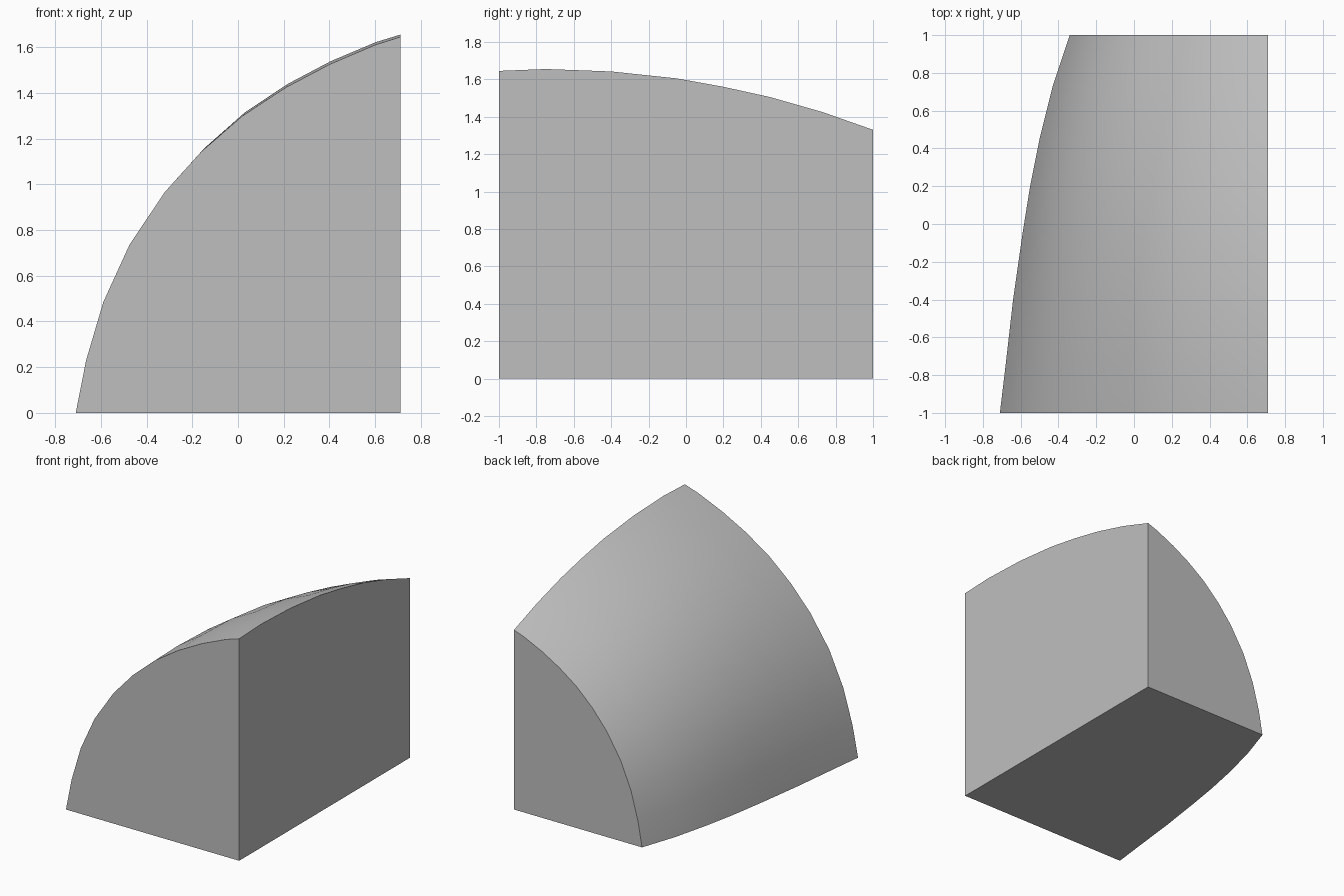
import bpy
import bmesh
from math import sin, pi

if "Cube" in bpy.data.objects:
    bpy.data.objects.remove(bpy.data.objects["Cube"], do_unlink=True)

WALL_X = 0.71

# Unit profile of the curved skin: (distance from flat wall, height)
PROFILE = [(1, 0), (0.968, 0.14), (0.915, 0.295), (0.834, 0.448), (0.725, 0.588),
           (0.613, 0.695), (0.486, 0.79), (0.352, 0.866), (0.218, 0.927),
           (0.077, 0.979), (0, 1)]

# Stations along the length: (y, width, height)
STATIONS = [(-1, 1.42, 1.645), (-0.75, 1.39, 1.655), (-0.4, 1.35, 1.642),
            (-0.05, 1.30, 1.605), (0.2, 1.26, 1.56), (0.45, 1.21, 1.505),
            (0.73, 1.14, 1.425), (1, 1.05, 1.33)]


def flat_material(name, value):
    mat = bpy.data.materials.new(name)
    mat.use_nodes = True
    colour = (value, value, value, 1)
    mat.diffuse_color = colour
    mat.node_tree.nodes["Principled BSDF"].inputs["Base Color"].default_value = colour
    return mat


def section(bm, y, width, height):
    """One cross-section ring: curved skin points, then the base corner."""
    swell = 0.02 * sin(pi * (y + 1) / 2)
    ring = []
    for u, v in PROFILE:
        k = 1 + swell * 2 * u * v
        ring.append(bm.verts.new((WALL_X - u * width * k, y, v * height * k)))
    ring.append(bm.verts.new((WALL_X, y, 0)))
    return ring


# Loft the rings into a solid with flat ends, wall and base
bm = bmesh.new()
rings = [section(bm, *s) for s in STATIONS]
count = len(rings[0])
for a, b in zip(rings, rings[1:]):
    for i in range(count):
        j = (i + 1) % count
        face = bm.faces.new((a[i], a[j], b[j], b[i]))
        face.smooth = i < len(PROFILE) - 1
bm.faces.new(rings[0])
bm.faces.new(rings[-1])
bmesh.ops.recalc_face_normals(bm, faces=bm.faces)

# Keep the rims of the skin crisp
for edge in bm.edges:
    edge.smooth = all(f.smooth for f in edge.link_faces)

mesh = bpy.data.meshes.new("curved_block")
bm.to_mesh(mesh)
bm.free()
mesh.materials.append(flat_material("light grey", 0.52))
block = bpy.data.objects.new("curved_block", mesh)
bpy.context.collection.objects.link(block)
